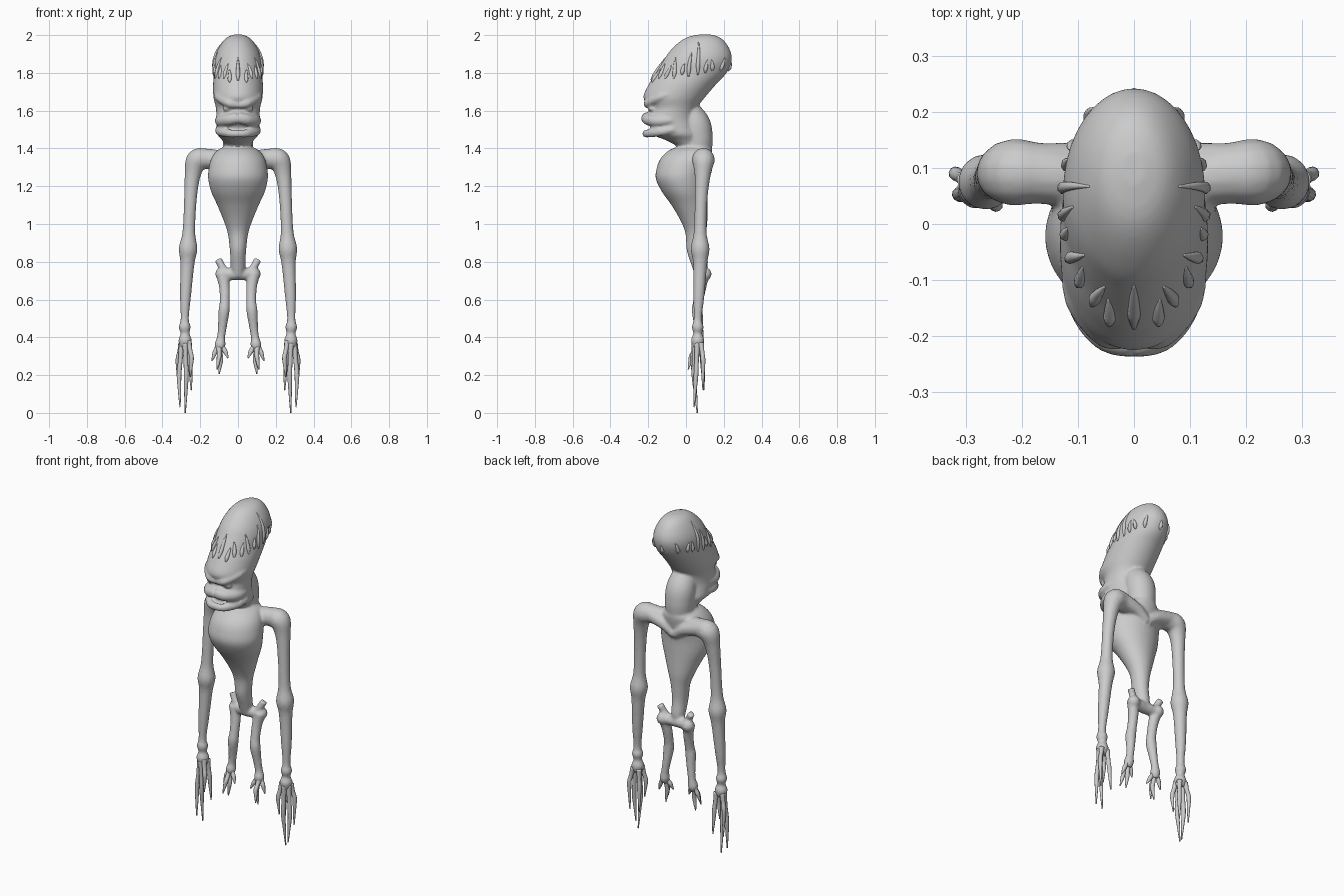
import bpy, bmesh, math
from mathutils import Vector, Quaternion
from mathutils.bvhtree import BVHTree


def dense(keys, n=5):
    """Catmull-Rom through tuples of any length."""
    out = []
    k = [keys[0]] + list(keys) + [keys[-1]]
    for i in range(1, len(k) - 2):
        a, b, c, d = (Vector(v) for v in k[i - 1:i + 3])
        for j in range(n):
            t = j / n
            out.append(0.5 * (2 * b + (c - a) * t + (2 * a - 5 * b + 4 * c - d) * t * t
                              + (3 * b - a - 3 * c + d) * t ** 3))
    return out + [Vector(keys[-1])]


def skin(bm, rings):
    vr = [[bm.verts.new(p) for p in r] for r in rings]
    n = len(vr[0])
    for a, b in zip(vr, vr[1:]):
        for i in range(n):
            bm.faces.new((a[i], a[(i + 1) % n], b[(i + 1) % n], b[i]))
    bm.faces.new(vr[0])
    bm.faces.new(vr[-1])


def stack(bm, keys, n=40):
    """Horizontal ovals: height and half width, front y, back y."""
    rings = []
    for z, f, b, w in ((k[0], k[1], k[2], k[3]) for k in dense(keys)):
        rings.append([(w * math.sin(2 * math.pi * i / n),
                       (f + b) / 2 - (b - f) / 2 * math.cos(2 * math.pi * i / n), z) for i in range(n)])
    skin(bm, rings)


def tube(bm, keys, sides=(1, -1), n=14):
    """Tapered tube through (x, y, z, radius), optionally on both sides."""
    pts = dense(keys)
    for s in sides:
        P = [Vector((p[0] * s, p[1], p[2])) for p in pts]
        q, prev, rings = None, None, []
        for i, p in enumerate(P):
            t = (P[min(i + 1, len(P) - 1)] - P[max(i - 1, 0)]).normalized()
            q = t.to_track_quat('Z', 'Y') if q is None else prev.rotation_difference(t) @ q
            prev = t
            r = max(pts[i][3], 0.0015)
            rings.append([p + q @ Vector((r * math.cos(2 * math.pi * j / n),
                                          r * math.sin(2 * math.pi * j / n), 0)) for j in range(n)])
        skin(bm, rings)


def ball(bm, c, r, scale=(1, 1, 1)):
    for s in (1, -1):
        v = bmesh.ops.create_uvsphere(bm, u_segments=16, v_segments=10, radius=r)['verts']
        bmesh.ops.scale(bm, vec=scale, verts=v)
        bmesh.ops.translate(bm, vec=(c[0] * s, c[1], c[2]), verts=v)


def finish(bm, name, voxel=None):
    bmesh.ops.recalc_face_normals(bm, faces=bm.faces)
    for f in bm.faces:
        f.smooth = True
    me = bpy.data.meshes.new(name)
    bm.to_mesh(me)
    bm.free()
    ob = bpy.data.objects.new(name, me)
    bpy.context.collection.objects.link(ob)
    if voxel:
        m = ob.modifiers.new('blend', 'REMESH')
        m.mode, m.voxel_size, m.use_smooth_shade = 'VOXEL', voxel, True
        m = ob.modifiers.new('soften', 'SMOOTH')
        m.factor, m.iterations = 0.5, 5
    return ob


# head: tall backswept skull
bm = bmesh.new()
stack(bm, [(2.003, .07, .13, .02), (1.99, .01, .175, .055), (1.96, -.04, .21, .085), (1.91, -.09, .237, .113),
           (1.86, -.122, .24, .126), (1.80, -.16, .215, .127), (1.74, -.197, .16, .132), (1.67, -.226, .10, .13),
           (1.615, -.195, .06, .117), (1.56, -.21, .05, .115), (1.51, -.18, .06, .113), (1.475, -.18, .08, .11),
           (1.445, -.11, .08, .085), (1.42, -.06, .08, .07)])
# neck
tube(bm, [(0, .0, 1.60, .07), (0, .045, 1.53, .083), (0, .06, 1.46, .082), (0, .06, 1.40, .078),
          (0, .05, 1.33, .08)], (1,), 24)
# brows, lips and eyes
tube(bm, [(.0, -.2, 1.63, .018), (.05, -.2, 1.64, .022), (.1, -.14, 1.67, .022), (.115, -.08, 1.69, .015)])
tube(bm, [(0, -.208, 1.562, .031), (.05, -.196, 1.552, .031), (.09, -.14, 1.545, .03), (.1, -.07, 1.55, .02)])
tube(bm, [(0, -.213, 1.478, .02), (.05, -.196, 1.48, .022), (.092, -.13, 1.49, .025), (.1, -.06, 1.5, .02)])
ball(bm, (.055, -.18, 1.61), .02, (1.3, 1, .7))
# torso: egg chest tapering to a thin waist
stack(bm, [(1.41, -.04, .13, .07), (1.39, -.09, .14, .11), (1.35, -.132, .135, .14), (1.30, -.154, .125, .154),
           (1.24, -.16, .115, .158), (1.17, -.127, .113, .142), (1.10, -.077, .113, .11), (1.02, -.03, .113, .077),
           (.95, -.003, .108, .054), (.86, .004, .105, .043), (.78, .03, .115, .039), (.72, .05, .11, .03)])
# shoulder blades
tube(bm, [(.0, .11, 1.27, .025), (.07, .11, 1.32, .035), (.17, .1, 1.35, .045)])
# arms
tube(bm, [(.09, .08, 1.34, .05), (.17, .09, 1.345, .055), (.217, .092, 1.335, .06), (.24, .088, 1.26, .043),
          (.252, .08, 1.13, .034), (.26, .075, .96, .034), (.264, .075, .87, .05), (.268, .075, .79, .038),
          (.278, .068, .62, .03), (.282, .062, .50, .022), (.282, .062, .455, .032), (.28, .062, .42, .024),
          (.28, .062, .385, .036), (.28, .062, .345, .026)])
# pelvis and hip prongs
tube(bm, [(0, .085, .735, .034), (.05, .09, .735, .032), (.095, .095, .735, .03)])
tube(bm, [(.06, .09, .735, .026), (.085, .092, .775, .02), (.105, .1, .812, .021)])
ball(bm, (.085, .1, .735), .036)
# legs
tube(bm, [(.085, .092, .74, .034), (.072, .08, .67, .029), (.07, .065, .59, .027), (.074, .06, .54, .03),
          (.082, .068, .46, .024), (.09, .072, .40, .022), (.095, .068, .36, .029), (.097, .066, .33, .018)])
body = finish(bm, 'body', .0075)

# fingers and toes
bm = bmesh.new()
for a, b, c in [((.26, .08, .37), (.252, .088, .26), (.247, .095, .12)),
                ((.28, .045, .37), (.274, .042, .2), (.279, .06, .0)),
                ((.297, .06, .37), (.312, .053, .2), (.307, .042, .03)),
                ((.3, .08, .37), (.318, .09, .28), (.314, .09, .12)),
                ((.262, .048, .38), (.246, .034, .29), (.252, .036, .19)),
                ((.095, .065, .36), (.091, .05, .28), (.1, .05, .205)),
                ((.105, .07, .36), (.122, .065, .32), (.138, .06, .275)),
                ((.088, .065, .36), (.068, .055, .325), (.052, .045, .29)),
                ((.1, .06, .35), (.1, .028, .3), (.11, .012, .23))]:
    A, B, C = Vector(a), Vector(b), Vector(c)
    tube(bm, [(*A, .016), (*A.lerp(B, .5), .012), (*B, .0125), (*B.lerp(C, .5), .0085), (*C, .003)], n=10)
finish(bm, 'fingers_and_toes')

# ragged points lying on the skull
tree = BVHTree.FromObject(body, bpy.context.evaluated_depsgraph_get())
bm = bmesh.new()
for ang, z0, z1, lean in [(0, 1.76, 1.88, 0), (11, 1.75, 1.82, 3), (21, 1.77, 1.85, -3), (32, 1.77, 1.84, 4),
                          (46, 1.77, 1.88, -6), (60, 1.79, 1.85, 4), (74, 1.78, 1.91, 6), (96, 1.79, 1.965, 6),
                          (114, 1.80, 1.87, 5), (130, 1.81, 1.87, -4), (150, 1.81, 1.88, 5), (180, 1.81, 1.86, 0)]:
    path = []
    for i in range(5):
        t = i / 4
        a = math.radians(ang + lean * t * t)
        z = z0 + (z1 - z0) * t
        d = Vector((math.sin(a), -math.cos(a), 0))
        hit = tree.ray_cast(Vector((0, .05, z)) + d, -d)[0]
        if hit:
            path.append((*hit, (.004, .011, .01, .007, .002)[i]))
    if len(path) > 2:
        tube(bm, path, (1,) if ang in (0, 180) else (1, -1), 8)
finish(bm, 'skull_points')
